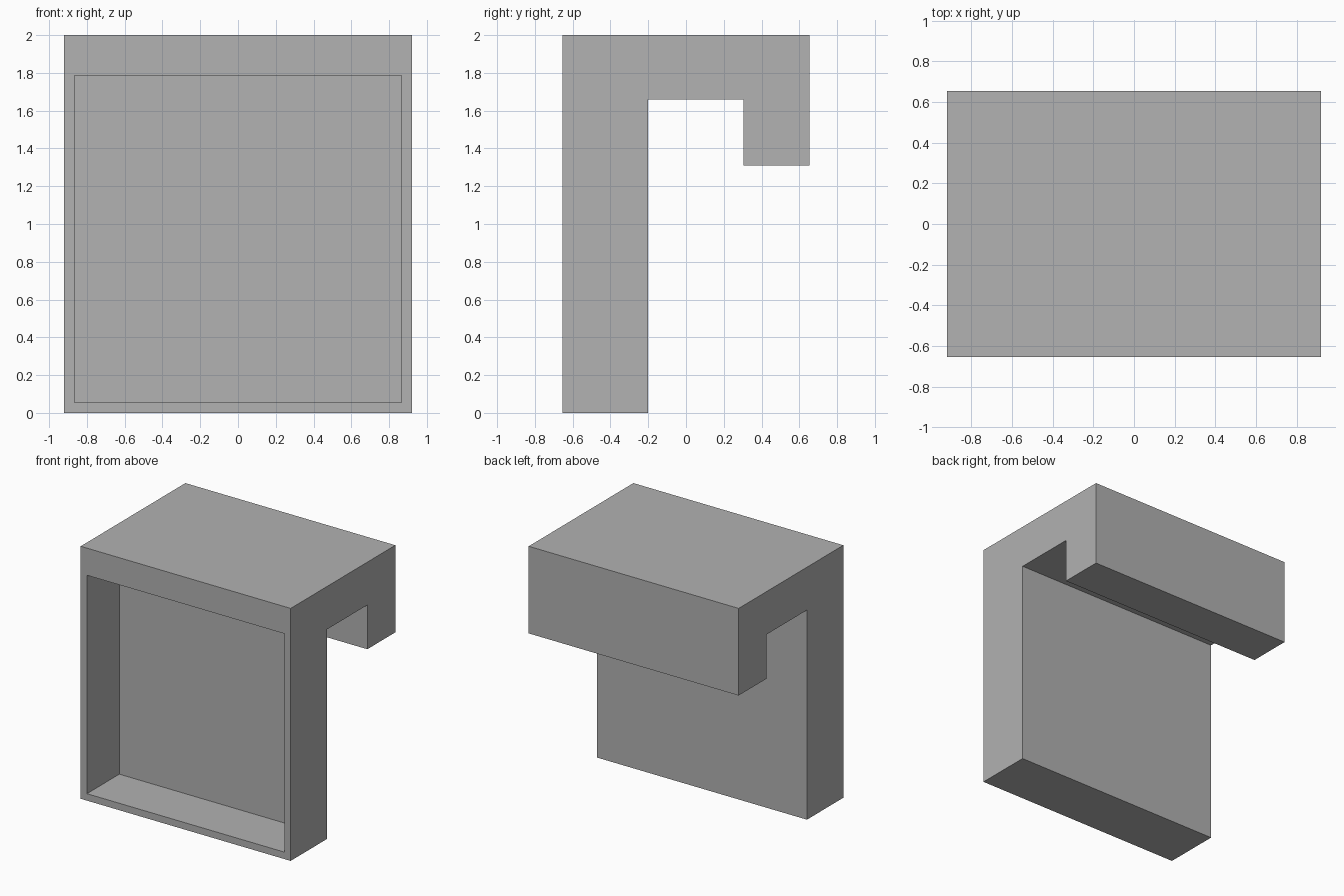
import bpy
import bmesh
from mathutils import Vector

cube = bpy.data.objects.get("Cube")
if cube:
    bpy.data.objects.remove(cube, do_unlink=True)

HALF_WIDTH = 0.92
RIM = 0.055
RECESS_TOP = 1.785
RECESS_DEPTH = 0.405

# Side profile (y, z): upright panel, top bridge and hanging lip
PROFILE = [(-0.655, 0), (-0.20, 0), (-0.20, 1.66), (0.305, 1.66),
           (0.305, 1.31), (0.655, 1.31), (0.655, 2), (-0.655, 2)]

grey = bpy.data.materials.new("plain_grey")
grey.use_nodes = True
colour = (0.445, 0.445, 0.445, 1)
grey.diffuse_color = colour
grey.node_tree.nodes["Principled BSDF"].inputs["Base Color"].default_value = colour

# Hook body: extrude the profile across the width
bm = bmesh.new()
side = bm.faces.new([bm.verts.new((-HALF_WIDTH, y, z)) for y, z in PROFILE])
swept = bmesh.ops.extrude_face_region(bm, geom=[side], use_keep_orig=True)
moved = [v for v in swept["geom"] if isinstance(v, bmesh.types.BMVert)]
bmesh.ops.translate(bm, verts=moved, vec=(2 * HALF_WIDTH, 0, 0))
bmesh.ops.recalc_face_normals(bm, faces=bm.faces[:])

# Front tray: inset the front face with a taller top border, then sink it
front = min(bm.faces, key=lambda f: f.calc_center_median().y)
bmesh.ops.inset_individual(bm, faces=[front], thickness=RIM, use_even_offset=True)
for v in front.verts:
    if v.co.z > 1:
        v.co.z = RECESS_TOP
floor = bmesh.ops.extrude_discrete_faces(bm, faces=[front])["faces"][0]
bmesh.ops.translate(bm, verts=floor.verts[:], vec=Vector((0, RECESS_DEPTH, 0)))
bm.normal_update()

mesh = bpy.data.meshes.new("hook_bracket")
bm.to_mesh(mesh)
bm.free()
mesh.materials.append(grey)
bpy.context.collection.objects.link(bpy.data.objects.new("hook_bracket", mesh))
